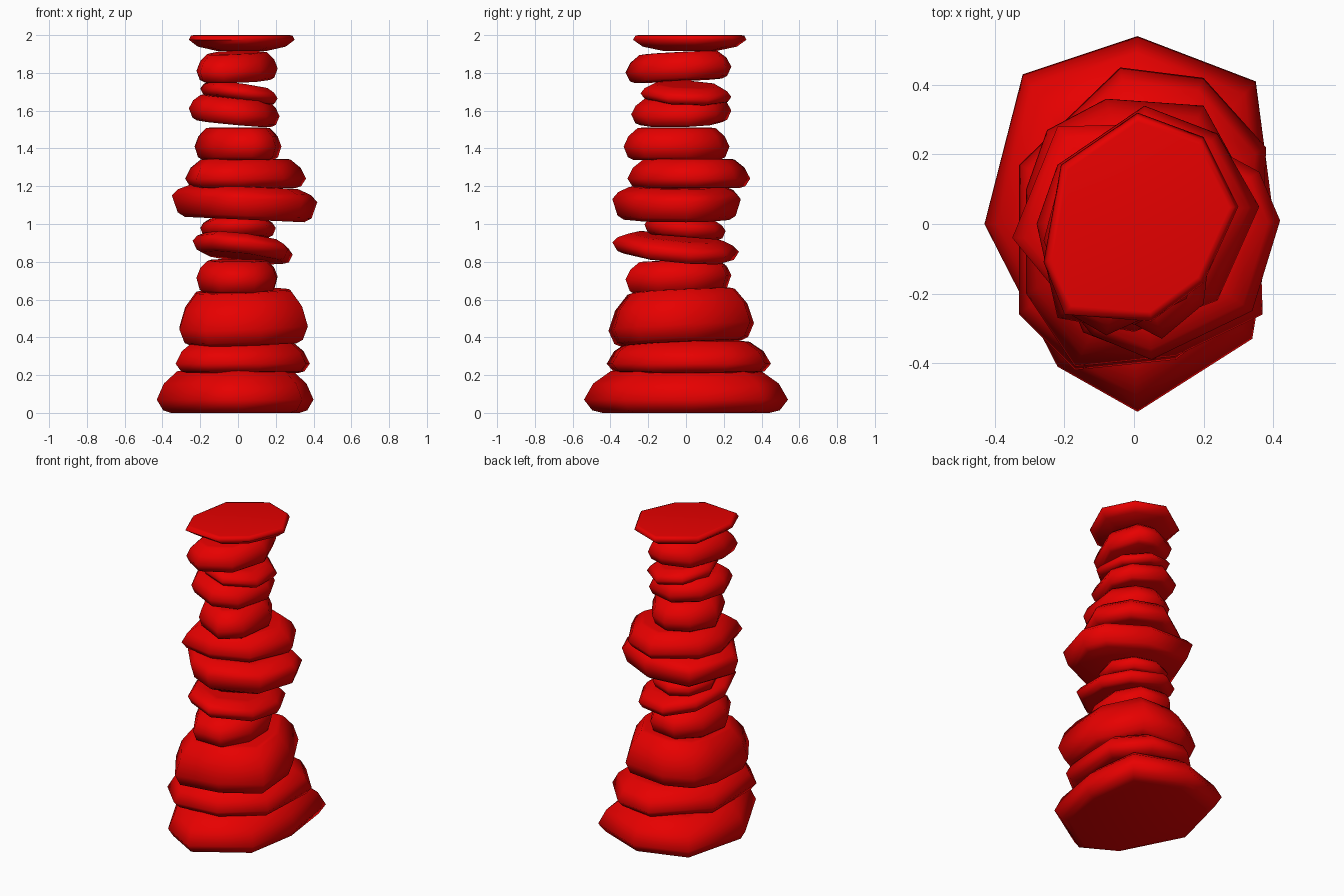
import bpy, bmesh, math, random
from mathutils import Vector

cube = bpy.data.objects.get("Cube")
if cube:
    bpy.data.objects.remove(cube)

random.seed(4)

red = bpy.data.materials.new("stone red")
red.use_nodes = True
colour = (0.8, 0, 0, 1)
red.diffuse_color = colour
red.node_tree.nodes["Principled BSDF"].inputs["Base Color"].default_value = colour

# Ring scale and height above (positive) or below (negative) the widest ring
ROUNDED = [(0.82, -1), (0.92, -0.8), (1, 0), (0.91, 0.55), (0.74, 0.97), (0.66, 1)]
UPTURNED = [(0.45, -1), (0.83, -0.6), (1, 0), (0.96, 0.9), (0.91, 1)]


def rough_outline(x, y, turn, sides=8):
    """Irregular polygon stretched to fill the given x and y ranges."""
    pts = []
    for i in range(sides):
        a = math.radians(turn) + math.tau * (i + random.uniform(-0.15, 0.15)) / sides
        pts.append((math.cos(a), math.sin(a)))

    def fit(values, span):
        lo, hi = min(values), max(values)
        return [span[0] + (v - lo) / (hi - lo) * (span[1] - span[0]) for v in values]

    return list(zip(fit([p[0] for p in pts], x), fit([p[1] for p in pts], y)))


def stone(name, outline, bottom, widest, top, tilt=(0, 0), profile=ROUNDED):
    """Loft scaled copies of the outline into a closed, tilted pebble."""
    xs, ys = zip(*outline)
    centre = Vector(((min(xs) + max(xs)) / 2, (min(ys) + max(ys)) / 2))
    outline = sorted((Vector(p) for p in outline),
                     key=lambda p: math.atan2(p.y - centre.y, p.x - centre.x))
    bm = bmesh.new()
    rings = []
    for scale, level in profile:
        reach = top - widest if level > 0 else widest - bottom
        ring = []
        for p in outline:
            q = centre + (p - centre) * scale
            z = widest + level * reach + tilt[0] * q.x + tilt[1] * q.y
            ring.append(bm.verts.new((q.x, q.y, z)))
        rings.append(ring)
    n = len(outline)
    for low, high in zip(rings, rings[1:]):
        for i in range(n):
            j = (i + 1) % n
            bm.faces.new((low[i], low[j], high[j], high[i]))
    bm.faces.new(rings[0][::-1])
    bm.faces.new(rings[-1])
    mesh = bpy.data.meshes.new(name)
    bm.to_mesh(mesh)
    bm.free()
    mesh.materials.append(red)
    obj = bpy.data.objects.new(name, mesh)
    bpy.context.collection.objects.link(obj)
    bpy.ops.object.select_all(action="DESELECT")
    obj.select_set(True)
    bpy.context.view_layer.objects.active = obj
    bpy.ops.object.shade_smooth_by_angle(angle=math.radians(80))


# Broad base stones
stone("base_stone", [(.01, .54), (.35, .41), (.4, .03), (.34, -.33), (.01, -.54),
                     (-.22, -.41), (-.43, 0), (-.32, .43)], 0, .07, .225)
stone("second_stone", [(-.04, .45), (.2, .42), (.38, .22), (.36, -.2), (.12, -.39),
                       (-.17, -.42), (-.33, -.26), (-.33, .17)], .21, .26, .38)
stone("tall_stone", [(-.08, .36), (.2, .34), (.36, .05), (.37, -.26), (.12, -.38),
                     (-.17, -.41), (-.31, -.2), (-.31, .1), (-.25, .27)],
      .37, .46, .65, tilt=(.03, .05))

# Narrow waist
stone("lower_waist_stone", rough_outline((-.22, .21), (-.32, .24), 20),
      .64, .72, .81, tilt=(0, .04))
stone("tilted_waist_stone", rough_outline((-.24, .29), (-.39, .28), 10),
      .82, .875, .93, tilt=(-.12, -.09))
stone("small_waist_stone", rough_outline((-.2, .2), (-.22, .21), 0),
      .93, .98, 1.03, tilt=(0, -.08))

# Wide middle stones
stone("wide_stone", [(-.35, -.04), (-.22, .28), (.1, .29), (.36, .15), (.42, .01),
                     (.34, -.25), (.05, -.39), (-.12, -.32)],
      1.025, 1.135, 1.2, tilt=(-.045, 0))
stone("upper_wide_stone", [(-.22, .17), (.03, .34), (.24, .26), (.36, .05),
                           (.24, -.22), (0, -.31), (-.22, -.27), (-.28, 0)],
      1.19, 1.24, 1.345)

# Upper column
stone("lower_column_stone", [(-.23, 0), (-.14, .16), (0, .23), (.12, .18), (.23, .02),
                             (.2, -.23), (.08, -.33), (-.13, -.22)], 1.34, 1.41, 1.51)
stone("leaning_column_stone", rough_outline((-.26, .22), (-.29, .24), 5),
      1.53, 1.59, 1.67, tilt=(-.09, .03))
stone("thin_column_stone", rough_outline((-.2, .21), (-.24, .24), 22, sides=7),
      1.655, 1.69, 1.74, tilt=(-.14, -.04))
stone("upper_column_stone", [(-.22, -.1), (-.15, .17), (.02, .24), (.13, .21), (.21, 0),
                             (.12, -.23), (-.08, -.32), (-.2, -.25)],
      1.76, 1.82, 1.91, tilt=(.02, .05))

# Flat cap stone
stone("cap_stone", [(-.21, .17), (.01, .32), (.2, .25), (.3, .05), (.2, -.17),
                    (.05, -.28), (-.2, -.26), (-.26, -.11)],
      1.915, 1.975, 2, profile=UPTURNED)
